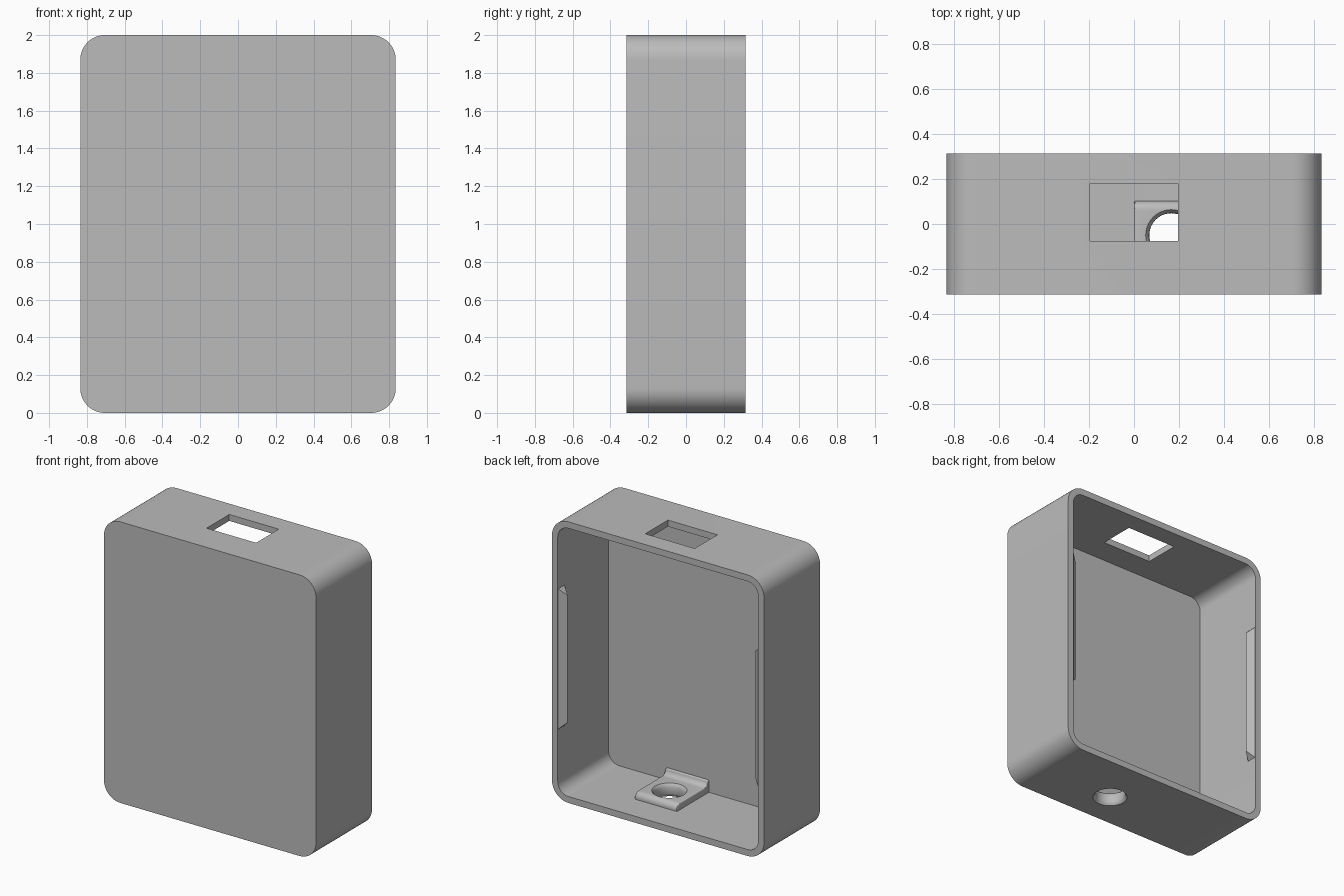
import bpy, bmesh, math
from mathutils import Vector

if "Cube" in bpy.data.objects:
    bpy.data.objects.remove(bpy.data.objects["Cube"], do_unlink=True)

W, D, H, WALL = 0.835, 0.315, 2.0, 0.046
FRONT_INNER = -0.257

grey = bpy.data.materials.new("plain grey")
grey.use_nodes = True
grey.diffuse_color = (0.5, 0.5, 0.5, 1)
grey.node_tree.nodes["Principled BSDF"].inputs["Base Color"].default_value = (0.5, 0.5, 0.5, 1)


def finish(name, bm):
    bmesh.ops.recalc_face_normals(bm, faces=bm.faces)
    mesh = bpy.data.meshes.new(name)
    bm.to_mesh(mesh)
    bm.free()
    obj = bpy.data.objects.new(name, mesh)
    bpy.context.collection.objects.link(obj)
    mesh.materials.append(grey)
    return obj


def prism(name, points, travel):
    """Closed outline swept along a vector."""
    bm = bmesh.new()
    face = bm.faces.new([bm.verts.new(p) for p in points])
    swept = bmesh.ops.extrude_face_region(bm, geom=[face])["geom"]
    bmesh.ops.translate(bm, vec=Vector(travel),
                        verts=[v for v in swept if isinstance(v, bmesh.types.BMVert)])
    return finish(name, bm)


def arc(cu, cv, r, start, end, steps):
    angles = [math.radians(start + (end - start) * i / steps) for i in range(steps + 1)]
    return [(cu + r * math.cos(a), cv + r * math.sin(a)) for a in angles]


def rounded_outline(inset, radius, y):
    a, b = W - inset - radius, H / 2 - inset - radius
    corners = [(a, b), (-a, b), (-a, -b), (a, -b)]
    return [(u, y, v + H / 2) for i, (cx, cz) in enumerate(corners)
            for u, v in arc(cx, cz, radius, 90 * i, 90 * i + 90, 12)]


def apply_modifier(obj, kind, **settings):
    mod = obj.modifiers.new(kind, kind)
    for key, value in settings.items():
        setattr(mod, key, value)
    bpy.ops.object.select_all(action="DESELECT")
    bpy.context.view_layer.objects.active = obj
    obj.select_set(True)
    bpy.ops.object.modifier_apply(modifier=mod.name)


def cut(obj, cutter):
    apply_modifier(obj, "BOOLEAN", operation="DIFFERENCE", solver="EXACT", object=cutter)


def smooth(obj):
    bpy.ops.object.select_all(action="DESELECT")
    bpy.context.view_layer.objects.active = obj
    obj.select_set(True)
    bpy.ops.object.shade_smooth_by_angle(angle=math.radians(30))


# Open-backed case with rounded corners
case = prism("case_shell", rounded_outline(0, 0.13, -D), (0, 2 * D, 0))
cavity = prism("cavity_cutter", rounded_outline(WALL, 0.13 - WALL, FRONT_INNER), (0, 1, 0))

# Rectangular slot through the top wall
slot = prism("slot_cutter", [(x, y, 1.8) for x, y in
             [(-0.195, -0.075), (0.195, -0.075), (0.195, 0.18), (-0.195, 0.18)]], (0, 0, 0.4))

# Round hole through the floor, narrowest halfway up
bm = bmesh.new()
rings, sides, top = [], 40, 0.094
levels = [(-0.05, 0.114)]
for i in range(9):
    t = -1 + i / 4
    levels.append((top * (t + 1) / 2, 0.114 - 0.016 * math.sqrt(1 - t * t)))
levels.append((0.2, 0.114))
for z, r in levels:
    rings.append([bm.verts.new((0.166 + u, v - 0.05, z))
                  for u, v in [(r * math.cos(math.tau * k / sides),
                                r * math.sin(math.tau * k / sides)) for k in range(sides)]])
for low, high in zip(rings, rings[1:]):
    for k in range(sides):
        n = (k + 1) % sides
        bm.faces.new((low[k], low[n], high[n], high[k]))
bm.faces.new(rings[0])
bm.faces.new(rings[-1])
hole = finish("hole_cutter", bm)

# Boss pad on the floor: rounded back edge, curved lip against the front wall
profile = [(FRONT_INNER - 0.02, 0.02), (0.102, 0.02)]
profile += arc(0.062, 0.054, 0.04, 0, 90, 8)
profile += arc(FRONT_INNER + 0.055, 0.134, 0.04, 270, 180, 8)
profile += [(FRONT_INNER - 0.02, 0.134)]
pad = prism("floor_pad", [(0, y, z) for y, z in profile], (0.333, 0, 0))
apply_modifier(pad, "BEVEL", width=0.012, segments=3, limit_method="ANGLE",
               angle_limit=math.radians(50))

cut(case, cavity)
cut(case, slot)
cut(case, hole)
cut(pad, hole)
for cutter in (cavity, slot, hole):
    bpy.data.objects.remove(cutter, do_unlink=True)
smooth(case)
smooth(pad)

# Snap ridges on both side walls: wedge bars with tapered ends
for side, label in ((1, "left"), (-1, "right")):
    bm = bmesh.new()
    wall, tip = side * (W - WALL + 0.001), side * (W - WALL - 0.05)
    ends = []
    for s in (-1, 1):
        ends.append([bm.verts.new(p) for p in [(wall, D - 0.003, 1 + s * 0.5),
                                               (wall, D - 0.077, 1 + s * 0.5),
                                               (tip, D - 0.04, 1 + s * 0.452)]])
        bm.faces.new(ends[-1])
    for k in range(3):
        n = (k + 1) % 3
        bm.faces.new((ends[0][k], ends[0][n], ends[1][n], ends[1][k]))
    finish(label + "_snap_ridge", bm)
